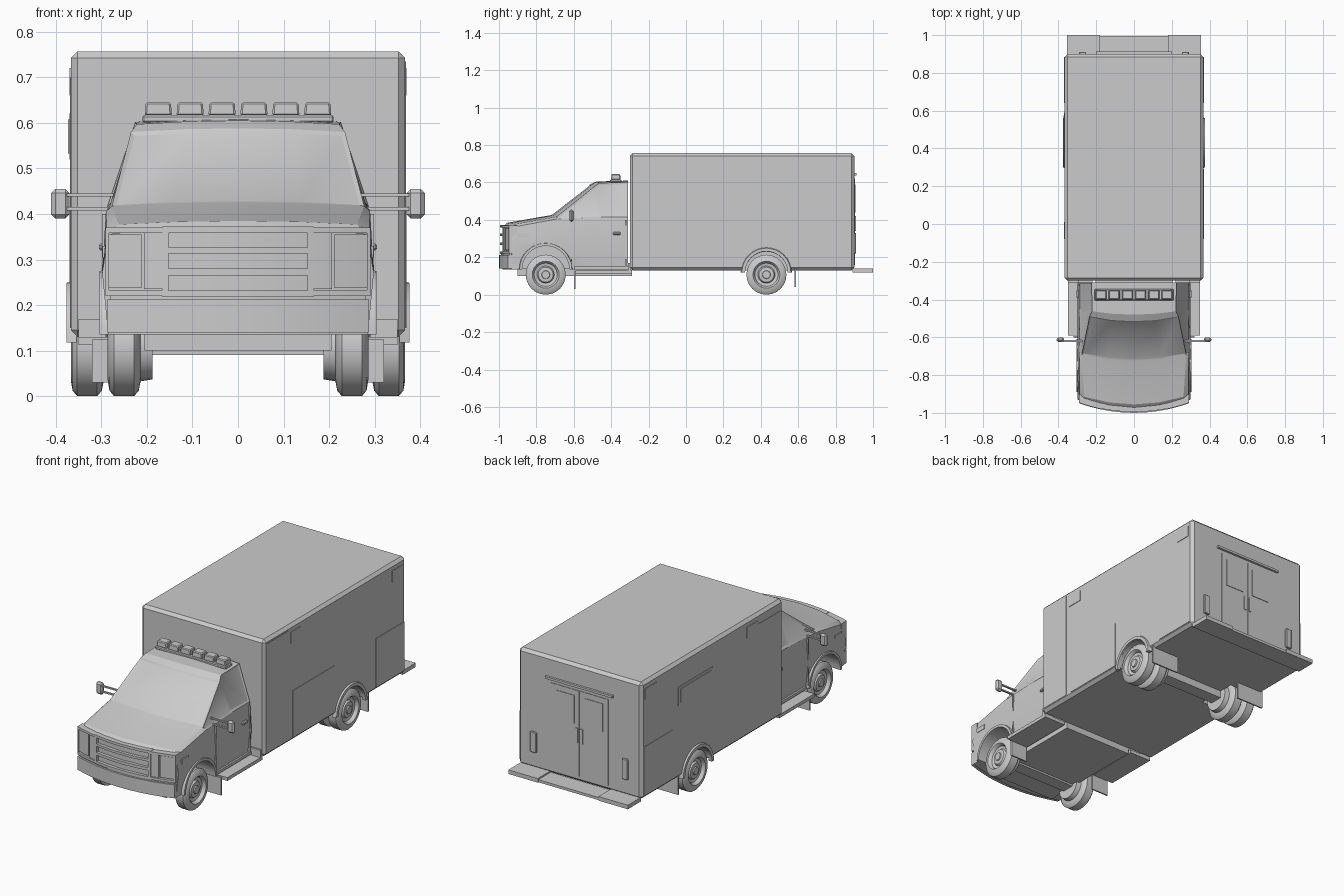
import bpy, bmesh, math
from mathutils import Matrix, Vector

if "Cube" in bpy.data.objects:
    bpy.data.objects.remove(bpy.data.objects["Cube"])

paint = bpy.data.materials.new("plain_grey")
paint.use_nodes = True
GREY = (0.6, 0.6, 0.6, 1)
paint.diffuse_color = GREY
paint.node_tree.nodes["Principled BSDF"].inputs["Base Color"].default_value = GREY


def finish(name, bm, smooth=None):
    bmesh.ops.recalc_face_normals(bm, faces=bm.faces[:])
    me = bpy.data.meshes.new(name)
    bm.to_mesh(me)
    bm.free()
    me.materials.append(paint)
    ob = bpy.data.objects.new(name, me)
    bpy.context.collection.objects.link(ob)
    if smooth:
        activate(ob)
        bpy.ops.object.shade_smooth_by_angle(angle=math.radians(smooth))
    return ob


def activate(ob):
    bpy.ops.object.select_all(action='DESELECT')
    ob.select_set(True)
    bpy.context.view_layer.objects.active = ob


def box(name, x, y, z, bevel=0, taper=1):
    """Box from (min, max) ranges, optionally narrowed at the top."""
    bm = bmesh.new()
    bmesh.ops.create_cube(bm, size=1)
    for v in bm.verts:
        k = taper if v.co.z > 0 else 1
        v.co = [(a + b) / 2 + c * (b - a) * s
                for (a, b), c, s in zip((x, y, z), v.co, (k, k, 1))]
    if bevel:
        bmesh.ops.bevel(bm, geom=bm.edges[:], offset=bevel, segments=1, affect='EDGES')
    return finish(name, bm)


def pair(name, x, y, z, **kw):
    for side, s in (("left", 1), ("right", -1)):
        box(f"{side}_{name}", sorted((s * x[0], s * x[1])), y, z, **kw)


def cut(ob, cutter):
    mod = ob.modifiers.new("cut", 'BOOLEAN')
    mod.object, mod.operation, mod.solver = cutter, 'DIFFERENCE', 'EXACT'
    activate(ob)
    bpy.ops.object.modifier_apply(modifier="cut")
    bpy.data.objects.remove(cutter)


def lathe(name, profile, x, y, z, side, steps=24, smooth=35):
    """Spin (offset along x, radius) points about the wheel axis."""
    bm = bmesh.new()
    vs = [bm.verts.new((side * (x + a), y, z + r)) for a, r in profile]
    es = [bm.edges.new(p) for p in zip(vs, vs[1:])]
    bmesh.ops.spin(bm, geom=vs + es, cent=(0, y, z), axis=(1, 0, 0),
                   angle=math.tau, steps=steps)
    bmesh.ops.remove_doubles(bm, verts=bm.verts[:], dist=1e-5)
    return finish(name, bm, smooth)


def arch(ob, y, z, r, x0, x1):
    for s in (1, -1):
        cut(ob, lathe("arch_cutter", [(x0, 0), (x0, r), (x1, r), (x1, 0)], 0, y, z, s, 32))


def flare(name, y, z, r, width, x0, x1):
    """Half ring around a wheel opening."""
    for side, s in (("left", 1), ("right", -1)):
        bm = bmesh.new()
        rows = []
        for i in range(17):
            a = math.pi * i / 16
            rows.append([bm.verts.new((s * x, y + q * math.cos(a), z + q * math.sin(a)))
                         for x, q in ((x0, r), (x1, r), (x1, r + width * .7), (x0, r + width))])
        for a, b in zip(rows, rows[1:]):
            for k in range(4):
                bm.faces.new((a[k], a[k - 1], b[k - 1], b[k]))
        bm.faces.new(rows[0])
        bm.faces.new(rows[-1])
        finish(f"{side}_{name}", bm, 35)


def nose_strip(name, x0, x1, z0, z1, front, depth, n=6):
    """Bar that follows the curve of the nose."""
    bm = bmesh.new()
    rows = []
    for i in range(n + 1):
        x = x0 + (x1 - x0) * i / n
        y = front + .05 * (x / .29) ** 2
        rows.append([bm.verts.new((x, yy, z)) for yy, z in
                     ((y, z0), (y, z1), (y + depth, z1), (y + depth, z0))])
    for a, b in zip(rows, rows[1:]):
        for k in range(4):
            bm.faces.new((a[k], a[k - 1], b[k - 1], b[k]))
    bm.faces.new(rows[0])
    bm.faces.new(rows[-1])
    return finish(name, bm, 25)


# Cab: loft of cross-sections running from the nose to the back wall
stations = [  # y, sweep, top z, top half width, shoulder z, shoulder half width
    (-.98, .05, .365, .275, .35, .285), (-.955, .05, .385, .262, .365, .288),
    (-.725, .035, .425, .277, .405, .290), (-.515, .04, .588, .235, .415, .287),
    (-.48, .03, .605, .222, .415, .287), (-.31, 0, .610, .225, .415, .287)]
cols = (-1, -.5, 0, .5, 1)
bm = bmesh.new()
rings = []
for y, sweep, zt, wt, zs, ws in stations:
    side = [(ws, zs), (.298, .27), (.285, .135)]
    pts = [(c * wt, zt - .008 * c * c) for c in cols] + side
    pts += [(-c * .285, .135) for c in cols[1:]] + [(-w, z) for w, z in side[1::-1]]
    rings.append([bm.verts.new((x, y + sweep * min(1, abs(x) / .29) ** 2, z)) for x, z in pts])
glass = {"front": [], "left": [], "right": []}
n = len(rings[0])
for i, (a, b) in enumerate(zip(rings, rings[1:])):
    for k in range(n):
        f = bm.faces.new((a[k], a[(k + 1) % n], b[(k + 1) % n], b[k]))
        if i == 2 and k < 4:
            glass["front"].append(f)
        if i >= 2 and k in (4, n - 1):
            glass["left" if k == 4 else "right"].append(f)
for r in (rings[0], rings[-1]):
    for k in range(4):
        bm.faces.new((r[k], r[k + 1], r[10 - k], r[11 - k if k else 11]))
    bm.faces.new((r[4], r[5], r[6], r[7]))
    bm.faces.new((r[0], r[11], r[12], r[13]))
bmesh.ops.recalc_face_normals(bm, faces=bm.faces[:])
for faces in glass.values():
    bmesh.ops.inset_region(bm, faces=faces, thickness=.012, depth=-.004)
cab = finish("cab", bm)
arch(cab, -.75, .135, .128, .19, .4)
activate(cab)
bpy.ops.object.shade_smooth_by_angle(angle=math.radians(20))
flare("front_wheel_flare", -.75, .135, .126, .02, .26, .304)

# Doors, side lamps and handles on the cab
for y in (-.615, -.325):
    pair("door_seam", (.285, .2985), (y, y + .006), (.15, .40))
pair("door_sill", (.27, .296), (-.60, -.31), (.135, .15))
pair("door_handle", (.285, .305), (-.39, -.35), (.32, .335), bevel=.004)
pair("side_lamp", (.27, .297), (-.90, -.84), (.305, .33))

# Grille, lamps and bumper
for z0, z1 in ((.218, .232), (.265, .28), (.313, .326), (.358, .372)):
    nose_strip("grille_bar", -.16, .16, z0, z1, -.995, .04)
for s in (1, -1):
    for nm, xa, xb, za, zb, fr in (
            ("grille_end", .153, .166, .218, .372, -.995), ("turn_signal", .166, .206, .235, .36, -.992),
            ("headlight", .212, .283, .238, .355, -.992), ("lamp_top_rim", .166, .288, .358, .37, -.997),
            ("lamp_bottom_rim", .166, .288, .22, .233, -.997), ("lamp_outer_rim", .283, .291, .22, .37, -.997)):
        nose_strip(nm, s * xa, s * xb, za, zb, fr, .045, 3)
nose_strip("front_bumper", -.288, .288, .14, .212, -1.0, .06, 10)
nose_strip("bumper_cap", -.28, .28, .212, .222, -.99, .05, 10)
pair("bumper_return", (.255, .288), (-.95, -.88), (.14, .212))

# Roof light bar
box("light_bar_base", (-.21, .21), (-.405, -.345), (.60, .617), bevel=.004)
for i in range(6):
    x = -.175 + .07 * i
    box("light_bar_lamp", (x - .03, x + .03), (-.40, -.35), (.615, .645), bevel=.004, taper=.92)

# Mirrors on twin arms
pair("mirror", (.37, .41), (-.625, -.60), (.39, .455), bevel=.009)
for z in (.408, .438):
    pair("mirror_arm", (.27, .375), (-.625, -.615), (z, z + .007))

# Body box with wheel openings
body = box("body_box", (-.367, .367), (-.30, .90), (.13, .757), bevel=.015)
arch(body, .43, .115, .115, .19, .5)
flare("rear_wheel_flare", .43, .118, .114, .024, .355, .376)


def panel(name, s, y, z, t=.003):
    """Thin plate on the side of the body box."""
    box(name, sorted((s * .36, s * (.367 + t))), y, z)


panel("left_compartment", 1, (-.06, .29), (.15, .40))
panel("left_front_panel", 1, (-.28, -.10), (.15, .735), .002)
panel("right_side_door", -1, (-.28, -.09), (.15, .70), .002)
panel("right_window_frame", -1, (.30, .59), (.52, .62))
panel("right_window", -1, (.315, .575), (.533, .607), .006)
for s in (1, -1):
    panel("rear_compartment", s, (.64, .885), (.15, .41))
    panel("rear_marker_lamp", s, (.78, .87), (.66, .72))
    panel("front_marker_lamp", s, (-.08, .01), (.66, .72))

# Back doors, lamps, rail and step bumper
pair("back_door", (.003, .17), (.895, .903), (.16, .62))
pair("back_window", (.03, .14), (.90, .906), (.44, .59))
pair("tail_lamp", (.255, .29), (.895, .91), (.22, .33), bevel=.003)
pair("back_door_handle", (.01, .022), (.90, .908), (.34, .42))
box("back_rail", (-.20, .20), (.895, .912), (.638, .65))
box("back_step", (-.18, .18), (.89, .995), (.118, .132))
pair("back_step_end", (.18, .355), (.89, 1.0), (.118, .14))

# Running boards, floor, axles and flaps
pair("running_board", (.22, .35), (-.59, -.29), (.112, .13))
pair("board_riser", (.29, .35), (-.31, -.295), (.13, .17))
box("chassis", (-.205, .205), (-.90, -.29), (.10, .14))
for y in (-.75, .43):
    box("axle", (-.21, .21), (y - .035, y + .035), (.09, .14))
pair("front_flap", (.22, .32), (-.60, -.592), (.03, .125))
pair("rear_flap", (.20, .365), (.58, .588), (.04, .14))

# Wheels: tyre, rim dish, hub
R = .107
tyre = [(0, 0), (0, .075), (.004, R - .012), (.014, R), (.058, R), (.068, R - .012),
        (.072, .072), (.066, .066), (.054, .062), (.05, .046), (.06, .04), (.062, .022), (.068, .02), (.068, 0)]
for s in (1, -1):
    lathe("front_wheel", tyre, .214, -.75, R, s)
    lathe("rear_outer_wheel", tyre, .295, .43, R, s)
    lathe("rear_inner_wheel", tyre, .214, .43, R, s)
    for y in (-.75, .43):
        lathe("brake_drum", [(0, 0), (0, .07), (.03, .075), (.03, 0)], .188, y, R, s)
